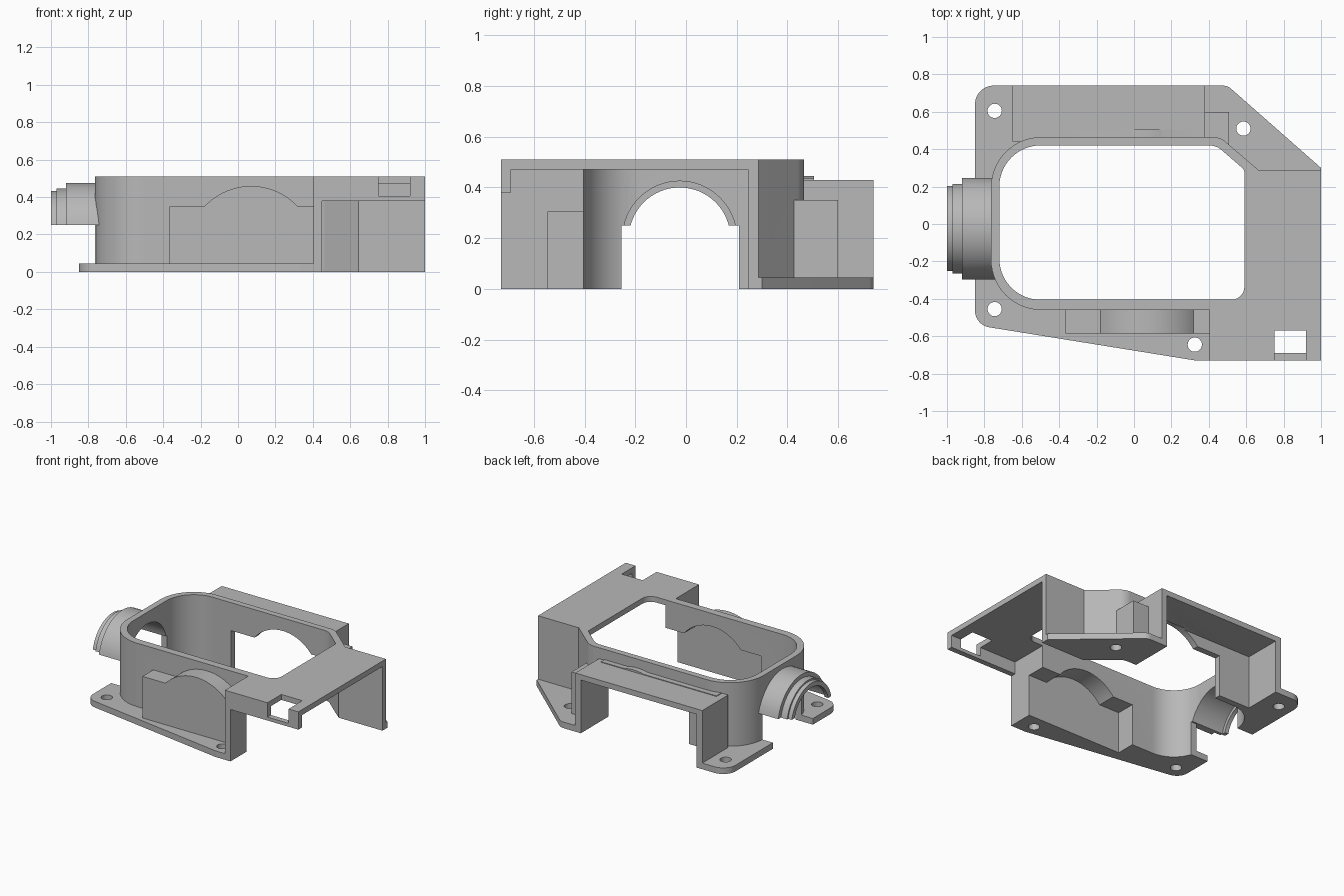
import bpy, bmesh, math
from mathutils import Vector

if "Cube" in bpy.data.objects:
    bpy.data.objects.remove(bpy.data.objects["Cube"])

grey = bpy.data.materials.new("plain grey")
grey.use_nodes = True
GREY = (0.48, 0.48, 0.48, 1)
grey.diffuse_color = GREY
grey.node_tree.nodes["Principled BSDF"].inputs["Base Color"].default_value = GREY


def rounded(corners, steps=14):
    """Outline from (x, y) or (x, y, radius) corners."""
    out = []
    for i, c in enumerate(corners):
        p = Vector(c[:2])
        if len(c) < 3:
            out.append(p)
            continue
        a = (Vector(corners[i - 1][:2]) - p).normalized()
        b = (Vector(corners[(i + 1) % len(corners)][:2]) - p).normalized()
        half = a.angle(b) / 2
        start = p + a * (c[2] / math.tan(half))
        end = p + b * (c[2] / math.tan(half))
        centre = p + (a + b).normalized() * (c[2] / math.sin(half))
        u, v = start - centre, end - centre
        sweep = math.pi - 2 * half
        for k in range(steps + 1):
            t = k / steps
            w = (u * math.sin((1 - t) * sweep) + v * math.sin(t * sweep)) / math.sin(sweep)
            out.append(centre + w)
    return out


def prism(name, outline, lo, hi, axis="z"):
    """Extrude an outline along one axis."""
    place = {"x": lambda p, d: (d, p[0], p[1]),
             "y": lambda p, d: (p[0], d, p[1]),
             "z": lambda p, d: (p[0], p[1], d)}[axis]
    bm = bmesh.new()
    face = bm.faces.new([bm.verts.new(place(p, lo)) for p in outline])
    moved = bmesh.ops.extrude_face_region(bm, geom=[face])["geom"]
    shift = Vector(place((0, 0), hi - lo))
    bmesh.ops.translate(bm, vec=shift, verts=[g for g in moved if isinstance(g, bmesh.types.BMVert)])
    bmesh.ops.recalc_face_normals(bm, faces=bm.faces)
    mesh = bpy.data.meshes.new(name)
    bm.to_mesh(mesh)
    bm.free()
    mesh.materials.append(grey)
    obj = bpy.data.objects.new(name, mesh)
    bpy.context.scene.collection.objects.link(obj)
    return obj


def box(name, x, y, z):
    return prism(name, [(x[0], y[0]), (x[1], y[0]), (x[1], y[1]), (x[0], y[1])], *z)


def arc(cx, cy, r, base, steps=32):
    """Part of a circle above a flat base line."""
    a = math.asin((base - cy) / r)
    return [(cx + r * math.cos(a + (math.pi - 2 * a) * k / steps),
             cy + r * math.sin(a + (math.pi - 2 * a) * k / steps)) for k in range(steps + 1)]


def arched(x0, x1, base, shoulder, r):
    """Flat-shouldered panel with a low arch on top."""
    return [(x0, base), (x1, base), (x1, shoulder)] + arc(0.07, 0.12, r, shoulder) + [(x0, shoulder)]


# Housing body with its side chamber
body = prism("housing", rounded([
    (-0.765, -0.46, 0.27), (0.405, -0.46), (0.405, -0.73), (1, -0.73), (1, 0.285),
    (0.67, 0.285), (0.46, 0.465, 0.1), (-0.765, 0.465, 0.27)]), 0, 0.51)

# Added solids: flange, pocket, rear cover, corner block and pipe socket
adds = [
    prism("flange", rounded([
        (-0.85, -0.54, 0.09), (0.33, -0.73, 0.1), (0.42, -0.73), (0.42, 0), (0.7, 0.27),
        (1, 0.27), (1, 0.3), (0.5, 0.74, 0.07), (-0.85, 0.74, 0.1)]), 0, 0.045),
    prism("front_pocket", arched(-0.365, 0.43, 0, 0.35, 0.339), -0.585, -0.43, "y"),
    box("rear_cover", (-0.65, 0.38), (0.44, 0.74), (0, 0.43)),
    prism("rear_ridge", arched(-0.6, 0.335, 0.3, 0.435, 0.325), 0.44, 0.505, "y"),
    box("corner_block", (0.36, 0.508), (0.425, 0.6), (0, 0.35)),
]
for x0, r in ((-0.92, 0.275), (-0.97, 0.245), (-1.0, 0.233)):
    adds.append(prism("pipe_socket", arc(-0.025, 0.2, r, 0.25), x0, -0.7, "x"))

# Removed volumes: interior, chamber, pockets, openings
cuts = [
    prism("centre_hole", rounded([
        (-0.72, -0.405, 0.22), (0.59, -0.405, 0.07), (0.59, 0.29, 0.03),
        (0.44, 0.42, 0.1), (-0.72, 0.42, 0.22)]), -1, 1),
    prism("chamber_space", [
        (0.45, -0.69), (1.1, -0.69), (1.1, 0.245), (0.645, 0.245), (0.44, 0.415),
        (0.35, 0.415), (0.35, -0.4), (0.45, -0.4)], -1, 0.47),
    box("chamber_mouth", (0.45, 1.1), (-1, -0.6), (-1, 0.38)),
    box("latch_window", (0.75, 0.92), (-1, -0.57), (0.405, 1)),
    prism("pocket_space", arched(-0.325, 0.47, -1, 0.305, 0.295), -0.545, -0.3, "y"),
    box("rear_space", (-0.605, 0.335), (0.465, 1), (-1, 0.39)),
    prism("rear_opening", arched(-0.35, 0.335, -1, 0.305, 0.295), 0.3, 0.48, "y"),
    prism("socket_bore", arc(-0.025, 0.2, 0.225, 0.2), -0.97, -0.6, "x"),
    prism("tip_bore", arc(-0.025, 0.2, 0.2, 0.2), -1.1, -0.6, "x"),
    box("socket_slot", (-0.9, -0.6), (-0.255, 0.208), (-1, 0.25)),
]
for x, y in ((-0.745, 0.605), (-0.745, -0.455), (0.325, -0.645), (0.585, 0.51)):
    ring = [(x + 0.038 * math.cos(k * math.pi / 16), y + 0.038 * math.sin(k * math.pi / 16)) for k in range(32)]
    cuts.append(prism("screw_hole", ring, -0.1, 0.1))

for helper, operation in [(a, "UNION") for a in adds] + [(c, "DIFFERENCE") for c in cuts]:
    helper.hide_render = True
    mod = body.modifiers.new(helper.name, "BOOLEAN")
    mod.operation = operation
    mod.solver = "EXACT"
    mod.object = helper

# Bake the result and drop the helpers
bpy.context.view_layer.update()
final = bpy.data.meshes.new_from_object(body.evaluated_get(bpy.context.evaluated_depsgraph_get()))
body.modifiers.clear()
body.data = final
for helper in adds + cuts:
    bpy.data.objects.remove(helper)

bpy.ops.object.select_all(action="DESELECT")
body.select_set(True)
bpy.context.view_layer.objects.active = body
bpy.ops.object.shade_smooth_by_angle(angle=math.radians(30))
